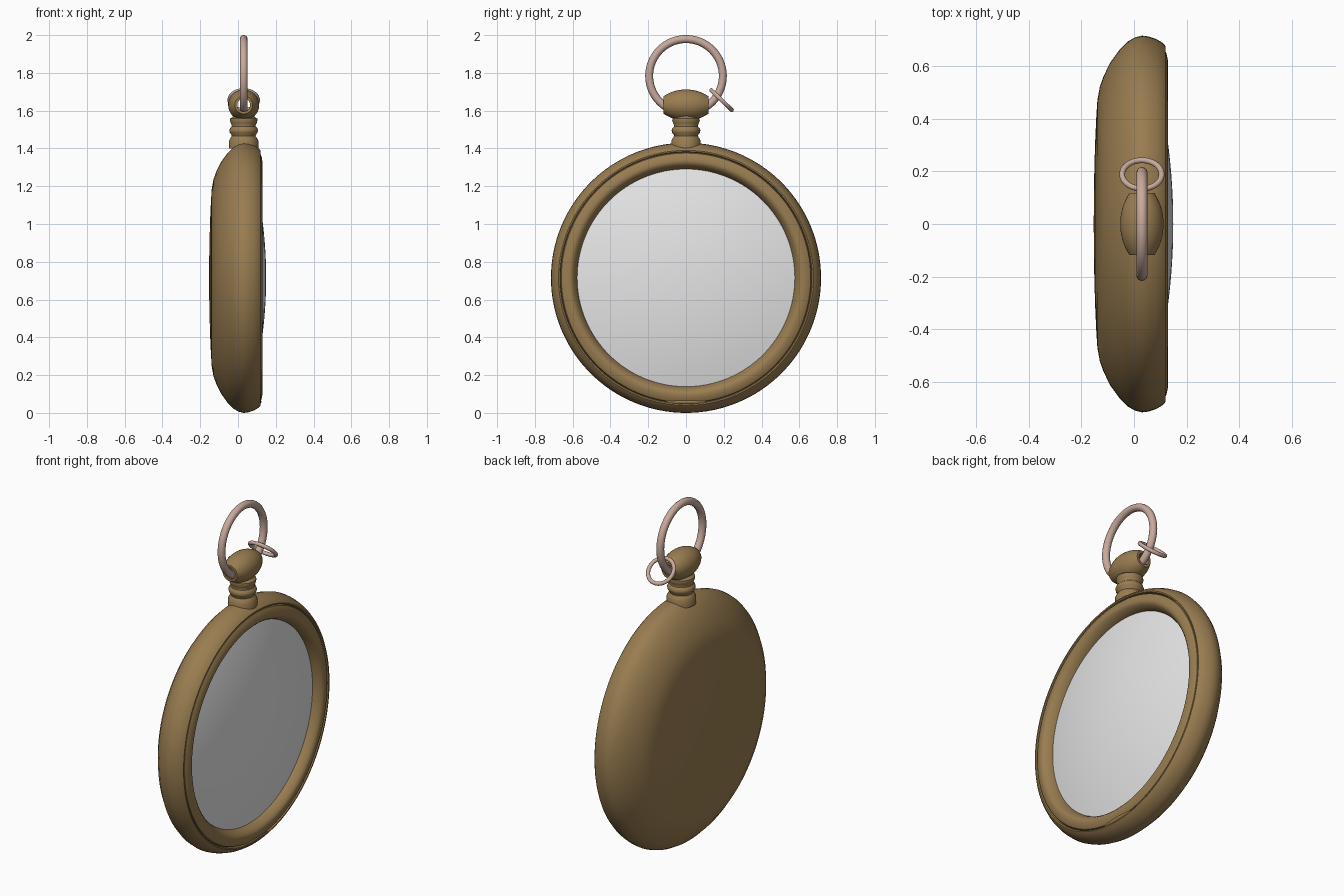
import bpy, bmesh, math
from mathutils import Matrix, Vector

if "Cube" in bpy.data.objects:
    bpy.data.objects.remove(bpy.data.objects["Cube"])


def material(name, rgb):
    m = bpy.data.materials.new(name)
    m.diffuse_color = (*rgb, 1)
    m.use_nodes = True
    m.node_tree.nodes["Principled BSDF"].inputs["Base Color"].default_value = m.diffuse_color
    return m


BRASS = material("aged brass", (0.32, 0.205, 0.082))
GLASS = material("pale glass", (0.80, 0.80, 0.80))
ROSE = material("rose metal", (0.58, 0.40, 0.335))
CX, CZ = 0.03, 0.715          # centre line of the fittings, centre height of the case


def finish(name, bm, mat, matrix, angle=35):
    bmesh.ops.transform(bm, matrix=matrix, verts=bm.verts)
    bmesh.ops.recalc_face_normals(bm, faces=bm.faces)
    mesh = bpy.data.meshes.new(name)
    bm.to_mesh(mesh)
    bm.free()
    mesh.materials.append(mat)
    ob = bpy.data.objects.new(name, mesh)
    bpy.context.collection.objects.link(ob)
    bpy.ops.object.select_all(action='DESELECT')
    ob.select_set(True)
    bpy.context.view_layer.objects.active = ob
    bpy.ops.object.shade_smooth_by_angle(angle=math.radians(angle))
    return ob


def lathe(name, profile, mat, matrix, steps=64, closed=False, angle=35):
    """Spin (height, radius) points around local z."""
    bm = bmesh.new()
    vs = [bm.verts.new((r, 0, h)) for h, r in profile]
    es = [bm.edges.new(p) for p in zip(vs, vs[1:])]
    if closed:
        es.append(bm.edges.new((vs[-1], vs[0])))
    bmesh.ops.spin(bm, geom=vs + es, cent=(0, 0, 0), axis=(0, 0, 1),
                   angle=2 * math.pi, steps=steps)
    bmesh.ops.remove_doubles(bm, verts=bm.verts, dist=1e-5)
    return finish(name, bm, mat, matrix, angle)


def torus(name, major, minor, mat, matrix, steps=64):
    prof = [(minor * math.sin(a), major + minor * math.cos(a))
            for a in (2 * math.pi * i / 14 for i in range(14))]
    return lathe(name, prof, mat, matrix, steps, True, 60)


along_x = Matrix.Translation((0, 0, CZ)) @ Matrix.Rotation(math.pi / 2, 4, 'Y')
along_y = Matrix.Rotation(-math.pi / 2, 4, 'X')

# case: slightly domed back, rounded rim, groove against the bezel
lathe("case", [(-0.153, 0), (-0.152, 0.15), (-0.148, 0.30), (-0.143, 0.41), (-0.139, 0.47),
               (-0.130, 0.52), (-0.116, 0.56), (-0.090, 0.613), (-0.056, 0.66),
               (-0.022, 0.694), (0.005, 0.709), (0.030, 0.715), (0.055, 0.712),
               (0.085, 0.702), (0.108, 0.688), (0.120, 0.675), (0.119, 0.668),
               (0.106, 0.664)], BRASS, along_x, 128)

# bezel: raised lip sloping down to the glass
lathe("bezel", [(0.106, 0.664), (0.116, 0.660), (0.122, 0.650), (0.127, 0.632), (0.129, 0.618),
                (0.126, 0.606), (0.116, 0.595), (0.102, 0.585), (0.084, 0.577),
                (0.070, 0.574)], BRASS, along_x, 128)

# small thumb lip at the foot of the bezel
bm = bmesh.new()
bmesh.ops.create_uvsphere(bm, u_segments=24, v_segments=12, radius=1)
finish("thumb_lip", bm, BRASS, Matrix.Translation((0.112, 0, 0.058))
       @ Matrix.Diagonal((0.012, 0.11, 0.012, 1)))

# domed glass
N = 12
lathe("glass", [(0.149 - 0.070 * (i / N) ** 2, 0.577 * i / N) for i in range(N + 1)],
      GLASS, along_x, 128)

# ringed neck
lathe("neck", [(1.40, 0.078), (1.440, 0.078), (1.455, 0.070), (1.465, 0.063), (1.473, 0.065),
               (1.483, 0.073), (1.495, 0.076), (1.507, 0.072), (1.515, 0.064), (1.523, 0.063),
               (1.535, 0.069), (1.550, 0.073), (1.558, 0.072), (1.565, 0.060), (1.60, 0.04)],
      BRASS, Matrix.Translation((CX, 0, 0)), 48)

# barrel crown with a hole through it for the bow
outer = [(0.118 * t, 0.082 - 0.035 * abs(t) ** 2.2) for t in (i / 8 for i in range(-8, 9))]
lathe("crown", outer + [(0.118, 0.034), (-0.118, 0.034)], BRASS,
      Matrix.Translation((CX, 0, 1.63)) @ along_y, 48, True)

# bow ring, standing in the y-z plane
torus("bow", 0.195, 0.021, ROSE, Matrix.Translation((CX, 0, 1.784))
      @ Matrix.Rotation(math.pi / 2, 4, 'Y'), 80)

# small tilted link hanging on the bow
torus("link", 0.075, 0.011, ROSE, Matrix.Translation((CX, 0.188, 1.656))
      @ Matrix.Rotation(math.radians(-44), 4, 'X'), 48)
